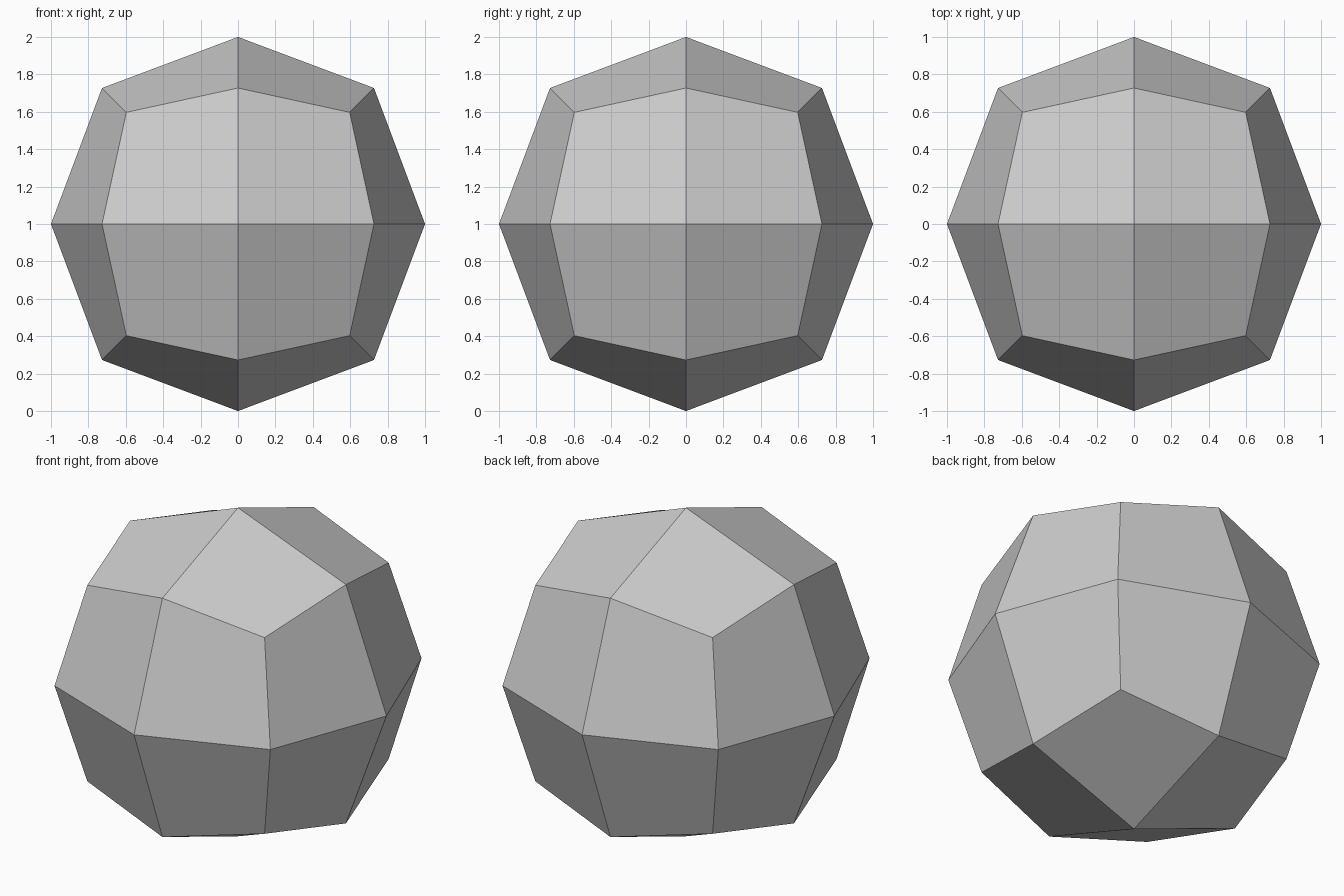
import bpy, bmesh

if "Cube" in bpy.data.objects:
    bpy.data.objects.remove(bpy.data.objects["Cube"])

# Faceted ball: a cube split into 2 x 2 quads per face, then puffed out
bm = bmesh.new()
bmesh.ops.create_cube(bm, size=2)
bmesh.ops.subdivide_edges(bm, edges=bm.edges[:], cuts=1, use_grid_fill=True)

# Reach along each axis for face centres, edge midpoints and corners
reach = {1: 1.0, 2: 0.727, 3: 0.597}
for v in bm.verts:
    v.co *= reach[sum(abs(c) > 0.5 for c in v.co)]

bmesh.ops.recalc_face_normals(bm, faces=bm.faces[:])
mesh = bpy.data.meshes.new("faceted_ball")
bm.to_mesh(mesh)
bm.free()

ball = bpy.data.objects.new("faceted_ball", mesh)
ball.location.z = 1
bpy.context.collection.objects.link(ball)
